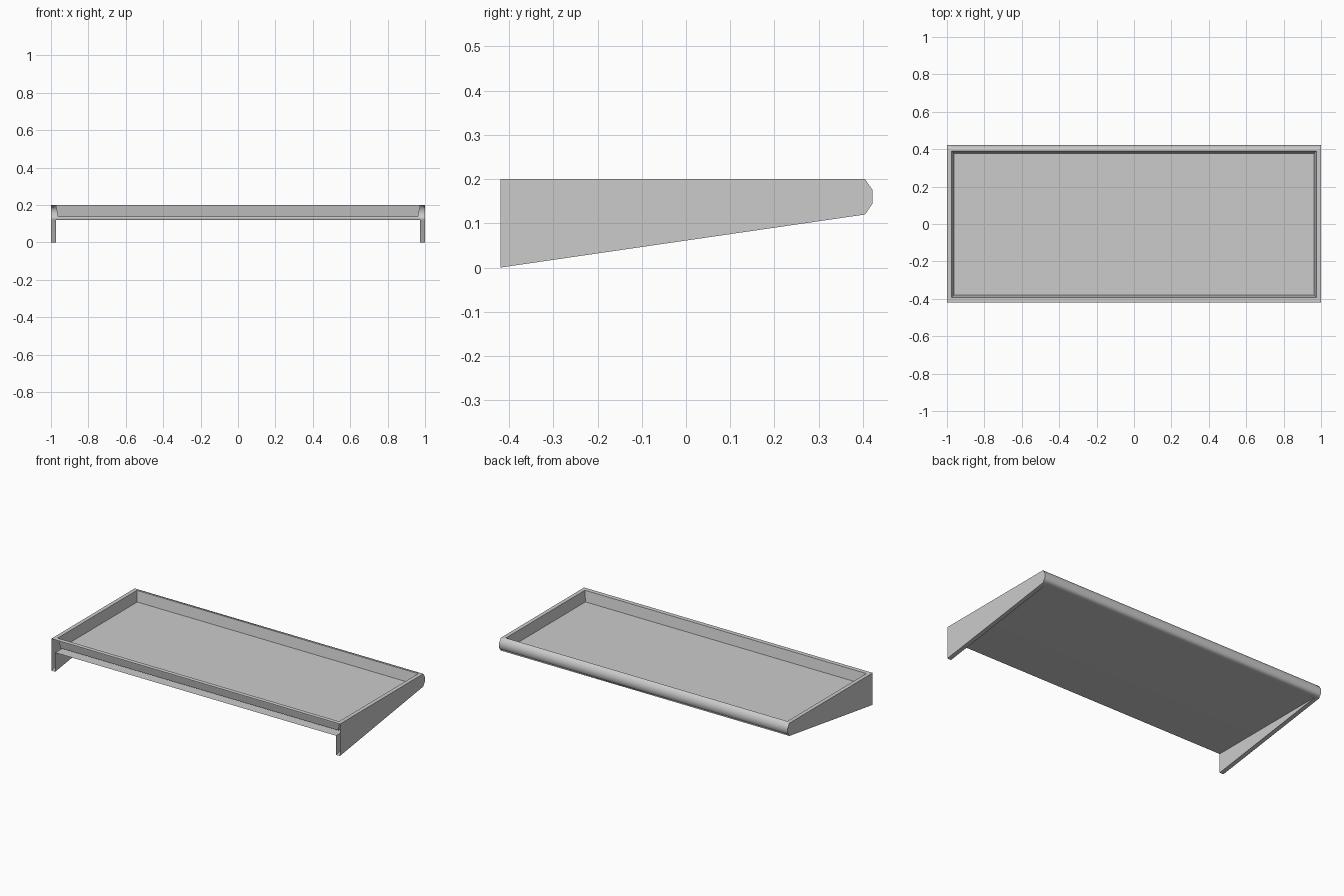
import bpy, bmesh, math

if "Cube" in bpy.data.objects:
    bpy.data.objects.remove(bpy.data.objects["Cube"])

W, INNER = 1.0, 0.973            # outer half width, inner face of the hollow sides
FRONT, BACK = -0.42, 0.405       # front opening, start of the rounded back
TOP, BASE, FLOOR = 0.20, 0.12, 0.135

grey = bpy.data.materials.new("plain grey")
grey.diffuse_color = (0.6, 0.6, 0.6, 1)
grey.use_nodes = True
grey.node_tree.nodes["Principled BSDF"].inputs["Base Color"].default_value = grey.diffuse_color

# rounded back edge, from the rim down to the underside
BACK_PROFILE = [(BACK, TOP), (0.422, 0.175), (0.422, 0.145), (BACK, BASE)]


def make_part(name, faces):
    """Build one object from polygons and weld their shared corners."""
    bm = bmesh.new()
    for pts in faces:
        bm.faces.new([bm.verts.new(p) for p in pts])
    bmesh.ops.remove_doubles(bm, verts=bm.verts[:], dist=1e-5)
    mesh = bpy.data.meshes.new(name)
    bm.to_mesh(mesh)
    bm.free()
    mesh.materials.append(grey)
    obj = bpy.data.objects.new(name, mesh)
    bpy.context.collection.objects.link(obj)
    return obj


def rect(x, y0, y1, z):
    return [(-x, y0, z), (x, y0, z), (x, y1, z), (-x, y1, z)]


# tray: flat rim, drafted walls and floor
outer = rect(W, FRONT, BACK, TOP)
lip = rect(0.975, -0.392, 0.39, TOP)
floor = rect(0.963, -0.38, 0.378, FLOOR)
faces = [floor]
for i in range(4):
    j = (i + 1) % 4
    extra = [(INNER, BACK, TOP), (-INNER, BACK, TOP)] if i == 2 else []
    faces.append([outer[i]] + extra + [outer[j], lip[j], lip[i]])
    faces.append([lip[i], lip[j], floor[j], floor[i]])

# rounded back and underside, with the sloped undersides of the brackets
stations = [-W, -INNER, INNER, W]
for k, (xa, xb) in enumerate(zip(stations, stations[1:])):
    end = (FRONT, BASE if k == 1 else 0.0)
    path = BACK_PROFILE + [end]
    for p, q in zip(path, path[1:]):
        faces.append([(xa, *p), (xb, *p), (xb, *q), (xa, *q)])

shell = make_part("tray_shell", faces)
bpy.context.view_layer.objects.active = shell
shell.select_set(True)
bpy.ops.object.shade_smooth_by_angle(angle=math.radians(62))
weighted = shell.modifiers.new("weighted normals", 'WEIGHTED_NORMAL')
weighted.keep_sharp = True

# side brackets: outer wedge and inner triangular face, open at the front
for side, s in (("left", -1), ("right", 1)):
    wedge = [(s * W, *p) for p in BACK_PROFILE + [(FRONT, 0.0), (FRONT, TOP)]]
    inner = [(s * INNER, BACK, BASE), (s * INNER, FRONT, BASE), (s * INNER, FRONT, 0.0)]
    if s > 0:
        wedge.reverse()
        inner.reverse()
    # the inner face looks towards the centre
    inner = inner if s * ((inner[1][1] - inner[0][1]) * (inner[2][2] - inner[0][2])
                          - (inner[1][2] - inner[0][2]) * (inner[2][1] - inner[0][1])) < 0 else inner[::-1]
    # the outer face looks away from the centre
    area = sum(a[1] * b[2] - b[1] * a[2] for a, b in zip(wedge, wedge[1:] + wedge[:1]))
    wedge = wedge if s * area > 0 else wedge[::-1]
    make_part(side + "_side_bracket", [wedge, inner])
